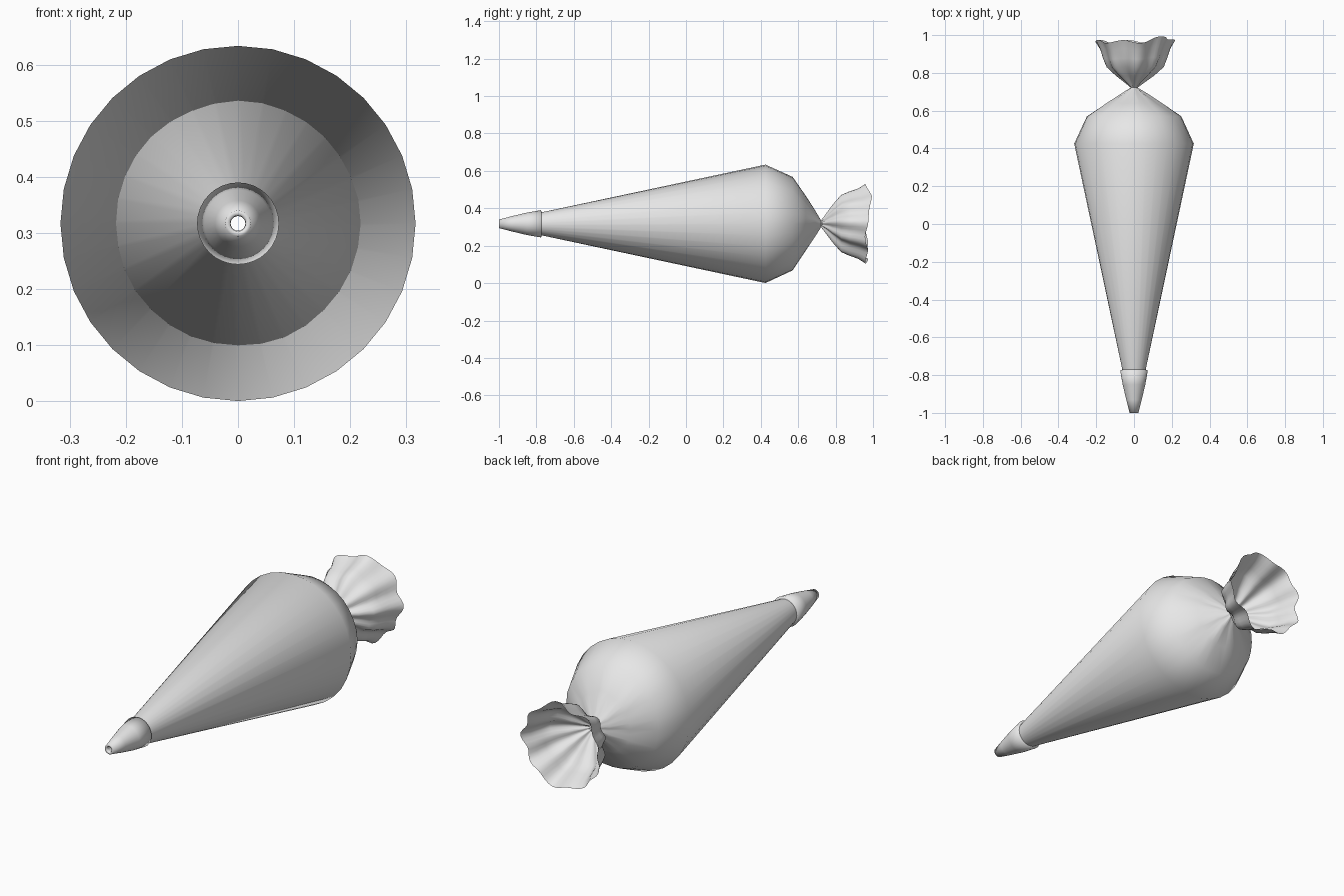
import bpy, bmesh, math

cube = bpy.data.objects.get("Cube")
if cube:
    bpy.data.objects.remove(cube, do_unlink=True)

CZ = 0.317  # height of the long axis

mat = bpy.data.materials.new("pale grey")
mat.use_nodes = True
mat.diffuse_color = (0.8, 0.8, 0.8, 1)
mat.node_tree.nodes["Principled BSDF"].inputs["Base Color"].default_value = (0.8, 0.8, 0.8, 1)


def lathe(name, profile, sides, warp=None):
    """Spin (y, radius) points round the y axis; warp(i, y, r, angle) may crease them."""
    bm = bmesh.new()
    rings = []
    for i, (y, r) in enumerate(profile):
        ring = []
        for k in range(sides):
            a = 2 * math.pi * k / sides
            yy, rr = warp(i, y, r, a) if warp else (y, r)
            ring.append(bm.verts.new((rr * math.cos(a), yy, CZ + rr * math.sin(a))))
        rings.append(ring)
    for lo, hi in zip(rings, rings[1:]):
        for k in range(sides):
            n = (k + 1) % sides
            bm.faces.new((lo[k], hi[k], hi[n], lo[n]))
    for f in bm.faces:
        f.smooth = True
    me = bpy.data.meshes.new(name)
    bm.to_mesh(me)
    bm.free()
    me.materials.append(mat)
    ob = bpy.data.objects.new(name, me)
    bpy.context.collection.objects.link(ob)
    return ob


def folds(a):
    """Uneven pleats round the axis, roughly -1 to 1."""
    return 0.6 * math.sin(9 * a + 0.8 * math.sin(2 * a)) + 0.4 * math.sin(5 * a + 1.3)


# Hollow tip: bore, lip, outer cone, rear step
lathe("nozzle", [(-0.86, 0.035), (-0.985, 0.013), (-1.0, 0.014), (-1.0, 0.023),
                 (-0.93, 0.041), (-0.85, 0.060), (-0.775, 0.073), (-0.77, 0.058)], 32)

# Filled cone gathered in pleats towards the tie
bag_crease = [0, 0, 0, 0.005, 0.05, 0.14, 0.25]


def crease_bag(i, y, r, a):
    return y, r * (1 + bag_crease[i] * folds(a))


lathe("bag", [(-0.80, 0.058), (-0.77, 0.062), (0.425, 0.3165), (0.57, 0.25),
              (0.64, 0.145), (0.69, 0.066), (0.722, 0.016)], 32, crease_bag)

# Open ruffled end flaring out behind the tie
ruffle_crease = [0.25, 0.22, 0.17, 0.12, 0.09, 0.08, 0.08]


def crease_ruffle(i, y, r, a):
    t = i / 6
    lobe = max(0, math.cos(a - 0.65)) ** 16   # one corner stands further out
    yy = y + t ** 3 * (0.008 * math.sin(7 * a + 1) + 0.03 * lobe)
    return min(yy, 1.0), r * (1 + ruffle_crease[i] * folds(a + 0.12 * t))


lathe("ruffle", [(0.722, 0.016), (0.745, 0.042), (0.785, 0.092), (0.83, 0.142),
                 (0.875, 0.163), (0.925, 0.180), (0.966, 0.203)], 72, crease_ruffle)
